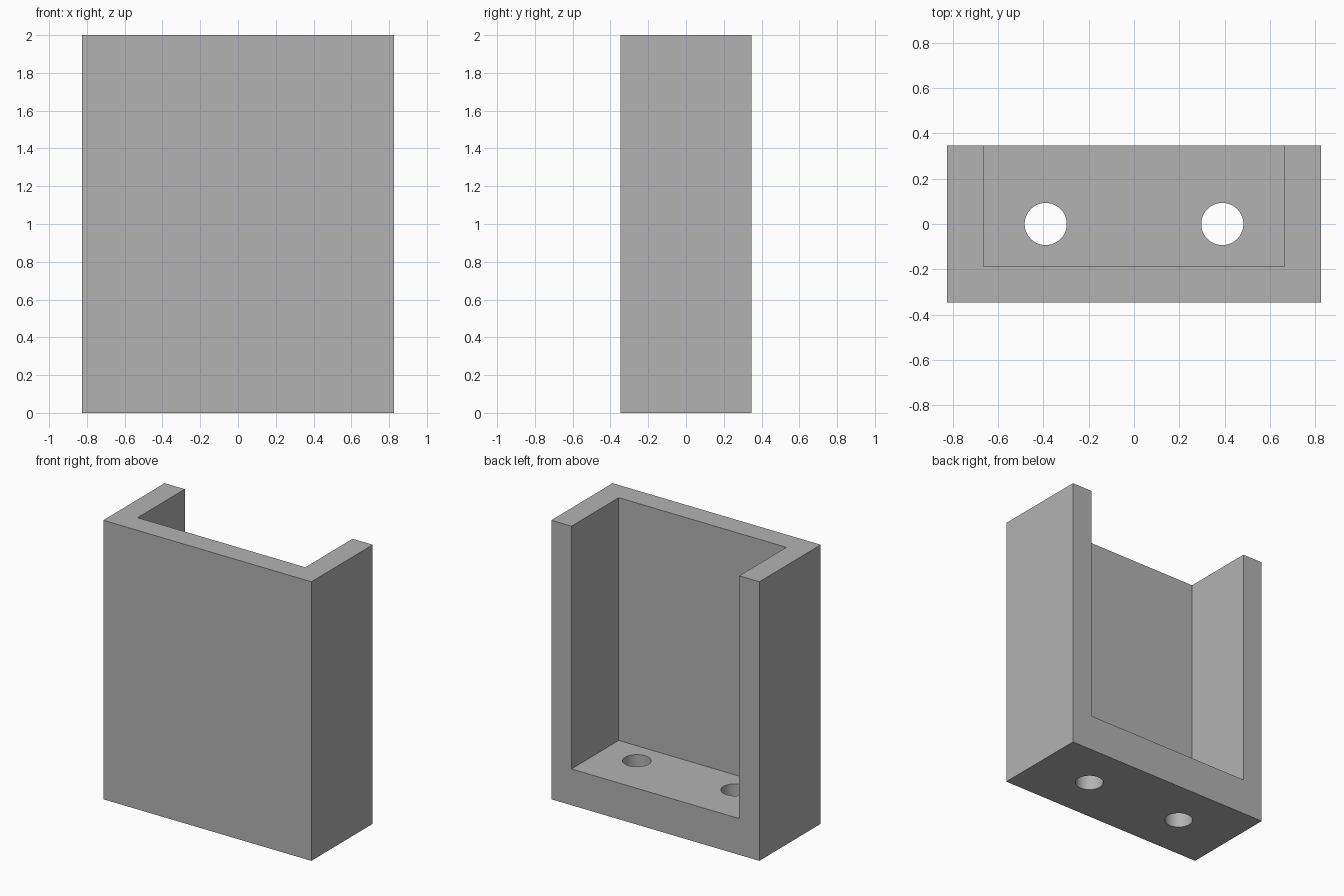
import bpy
import math

cube = bpy.data.objects.get("Cube")
if cube:
    bpy.data.objects.remove(cube, do_unlink=True)

# Main dimensions
WIDTH, DEPTH, HEIGHT = 1.65, 0.695, 2.0
WALL, FLOOR = 0.16, 0.26
HOLE_X, HOLE_RADIUS = 0.39, 0.093

grey = bpy.data.materials.new("plain grey")
grey.use_nodes = True
colour = (0.45, 0.45, 0.45, 1)
grey.diffuse_color = colour
grey.node_tree.nodes["Principled BSDF"].inputs["Base Color"].default_value = colour


def box(name, low, high):
    centre = [(a + b) / 2 for a, b in zip(low, high)]
    bpy.ops.mesh.primitive_cube_add(size=1, location=centre)
    obj = bpy.context.object
    obj.name = name
    obj.scale = [b - a for a, b in zip(low, high)]
    bpy.ops.object.transform_apply(location=True, rotation=False, scale=True)
    obj.data.materials.append(grey)
    return obj


def cut(target, cutter):
    cutter.hide_render = True
    mod = target.modifiers.new("cut", 'BOOLEAN')
    mod.operation = 'DIFFERENCE'
    mod.solver = 'EXACT'
    mod.object = cutter
    bpy.ops.object.select_all(action='DESELECT')
    target.select_set(True)
    bpy.context.view_layer.objects.active = target
    bpy.ops.object.modifier_apply(modifier=mod.name)
    bpy.data.objects.remove(cutter, do_unlink=True)


# Solid block, hollowed out so it is open at the top and back
x, y = WIDTH / 2, DEPTH / 2
bracket = box("bracket", (-x, -y, 0), (x, y, HEIGHT))
cut(bracket, box("pocket_cutter", (WALL - x, WALL - y, FLOOR),
                 (x - WALL, y + 1, HEIGHT + 1)))

# Two screw holes through the floor
for side in (-1, 1):
    bpy.ops.mesh.primitive_cylinder_add(vertices=64, radius=HOLE_RADIUS, depth=1,
                                        location=(side * HOLE_X, 0, 0))
    hole = bpy.context.object
    hole.name = "hole_cutter"
    hole.data.materials.append(grey)
    cut(bracket, hole)

# Round hole walls, crisp edges elsewhere
bpy.ops.object.select_all(action='DESELECT')
bracket.select_set(True)
bpy.context.view_layer.objects.active = bracket
bpy.ops.object.shade_smooth_by_angle(angle=math.radians(30))
